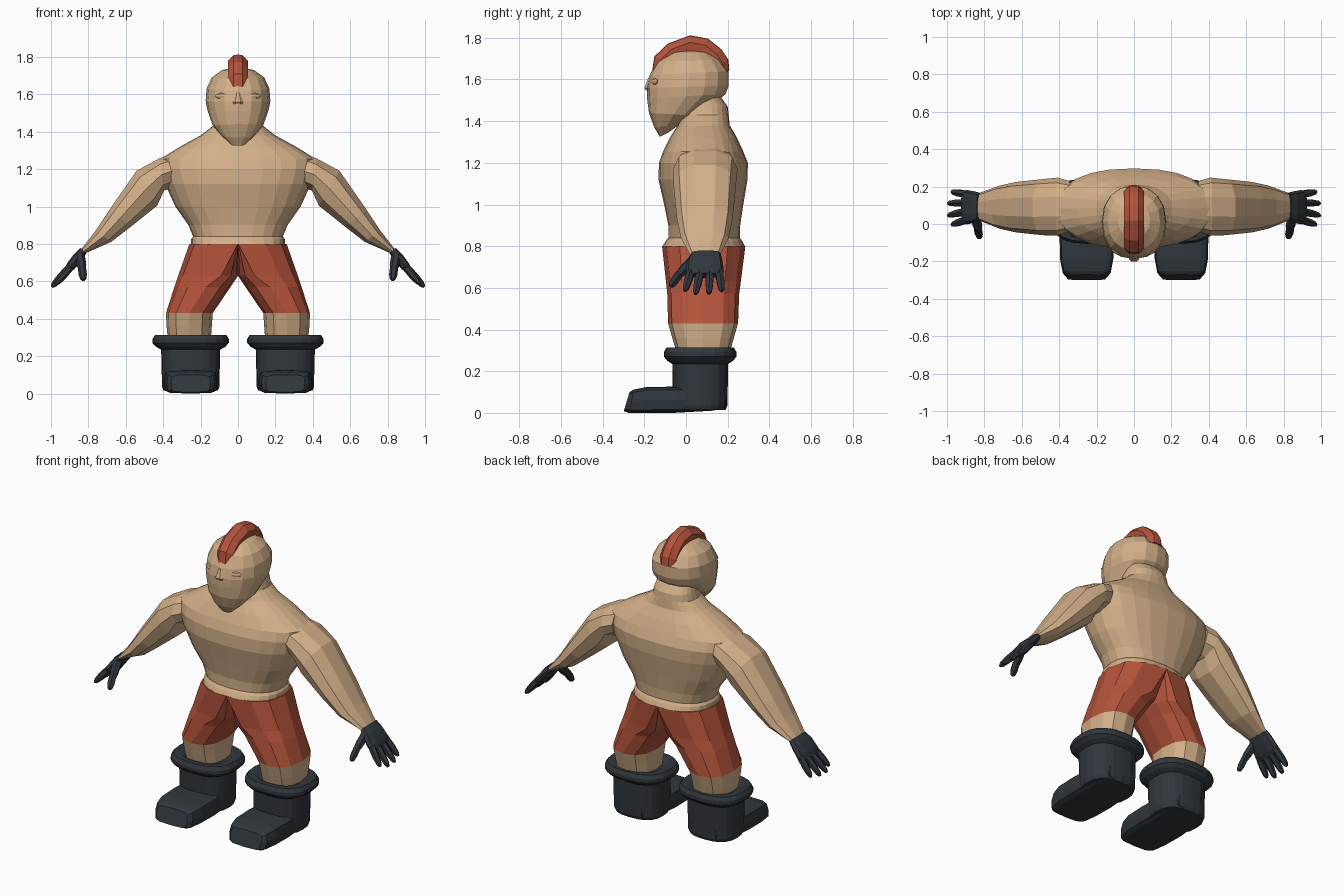
import bpy, bmesh, math
from mathutils import Vector as V


def material(name, rgb):
    m = bpy.data.materials.new(name)
    m.diffuse_color = (*rgb, 1)
    return m


SKIN = material("tan skin", (0.65, 0.43, 0.25))
RED = material("brick red", (0.46, 0.088, 0.044))
DARK = material("charcoal", (0.030, 0.038, 0.046))


def ring(c, u, v, n=12, p=2.0, off=0.0):
    """Superellipse section around c, spanned by half axes u and v."""
    c, u, v = V(c), V(u), V(v)
    pts = []
    for i in range(n):
        a = 2 * math.pi * (i + off) / n
        cs, sn = math.cos(a), math.sin(a)
        pts.append(c + u * math.copysign(abs(cs) ** (2 / p), cs)
                   + v * math.copysign(abs(sn) ** (2 / p), sn))
    return pts


def loft(name, rings, mats, mirror=False, rule=None):
    """Skin a list of equal-length rings, cap both ends."""
    bm = bmesh.new()
    rows = [[bm.verts.new(p) for p in r] for r in rings]
    n = len(rows[0])
    for a, b in zip(rows, rows[1:]):
        for i in range(n):
            j = (i + 1) % n
            bm.faces.new((a[i], a[j], b[j], b[i]))
    bm.faces.new(rows[0])
    bm.faces.new(rows[-1])
    bmesh.ops.recalc_face_normals(bm, faces=bm.faces)
    if rule:
        for f in bm.faces:
            f.material_index = rule(f.calc_center_median())
    me = bpy.data.meshes.new(name)
    bm.to_mesh(me)
    bm.free()
    for m in mats:
        me.materials.append(m)
    ob = bpy.data.objects.new(name, me)
    bpy.context.collection.objects.link(ob)
    if mirror:
        md = ob.modifiers.new("mirror", 'MIRROR')
        md.use_axis[0] = True
        md.use_mirror_merge = False
    return ob


# torso and neck: z, half width, front y, back y
torso = [(0.80, 0.25, -0.112, 0.282), (0.825, 0.25, -0.098, 0.27), (0.84, 0.24, -0.085, 0.258),
         (0.90, 0.265, -0.085, 0.26), (1.0, 0.335, -0.105, 0.275), (1.12, 0.39, -0.132, 0.295),
         (1.20, 0.415, -0.13, 0.297), (1.255, 0.415, -0.11, 0.275), (1.32, 0.31, -0.078, 0.245),
         (1.38, 0.20, -0.04, 0.21), (1.43, 0.135, -0.03, 0.205), (1.47, 0.125, -0.02, 0.20),
         (1.54, 0.11, 0.0, 0.15)]
loft("torso", [ring((0, (f + b) / 2, z), (w, 0, 0), (0, (b - f) / 2, 0), 24, 2.35)
               for z, w, f, b in torso], [SKIN])

# arms: upper outline x/z, lower outline x/z, front y, back y
arm = [((0.34, 1.285), (0.35, 1.10), -0.04, 0.23), ((0.42, 1.262), (0.395, 1.08), -0.062, 0.248),
       ((0.545, 1.195), (0.43, 1.0), -0.06, 0.24), ((0.69, 0.985), (0.57, 0.89), -0.045, 0.225),
       ((0.765, 0.87), (0.675, 0.81), -0.025, 0.205), ((0.845, 0.765), (0.815, 0.75), 0.02, 0.165)]
rings = []
for (ax, az), (bx, bz), f, b in arm:
    rings.append(ring(((ax + bx) / 2, (f + b) / 2, (az + bz) / 2), (0, (b - f) / 2, 0),
                      ((ax - bx) / 2, 0, (az - bz) / 2), 10, 2.2))
loft("arm", rings, [SKIN], True)

# gloves: palm, four fingers and a thumb
palm = [((0.825, 0.095, 0.765), 0.072, 0.022), ((0.855, 0.09, 0.73), 0.085, 0.028),
        ((0.895, 0.09, 0.68), 0.092, 0.026), ((0.912, 0.09, 0.66), 0.085, 0.018)]
loft("glove_palm", [ring(c, (0, w, 0), (t * 0.74, 0, t * 0.67), 10, 2.8) for c, w, t in palm],
     [DARK], True)


def digit(name, base, tip, r):
    base, tip = V(base), V(tip)
    d = (tip - base).normalized()
    u = d.cross(V((0, 1, 0))).normalized()
    w = d.cross(u)
    loft(name, [ring(base.lerp(tip, t), u * r * k, w * r * k, 6)
                for t, k in ((0, 1), (0.55, 1), (0.88, 0.75), (1, 0.35))], [DARK], True)


for y0, y1, x1, z1 in ((0.025, -0.005, 0.975, 0.585), (0.07, 0.045, 0.995, 0.57),
                       (0.115, 0.11, 0.995, 0.572), (0.158, 0.172, 0.975, 0.583)):
    digit("glove_finger", (0.89, y0, 0.685), (x1, y1, z1), 0.021)
digit("glove_thumb", (0.845, 0.035, 0.735), (0.83, -0.045, 0.65), 0.026)
digit("glove_thumb_tip", (0.834, -0.03, 0.67), (0.826, -0.075, 0.605), 0.022)

# shorts and legs: z, centre x, outer and inner half width, front y, back y
legs = [(0.80, 0.0, 0.26, 0.0, -0.115, 0.285), (0.63, 0.09, 0.23, 0.09, -0.096, 0.263),
        (0.57, 0.17, 0.17, 0.13, -0.09, 0.255), (0.43, 0.26, 0.125, 0.125, -0.086, 0.25),
        (0.36, 0.262, 0.12, 0.122, -0.066, 0.23), (0.29, 0.26, 0.115, 0.115, -0.045, 0.21)]
rings = []
for z, cx, ao, ai, f, b in legs:
    r = ring((0, (f + b) / 2, z), (1, 0, 0), (0, (b - f) / 2, 0), 12, 2.5)
    for p in r:
        p.x = cx + p.x * (ao if p.x > 0 else ai)
    rings.append(r)
loft("shorts_and_leg", rings, [RED, SKIN], True, lambda c: 1 if c.z < 0.43 else 0)

# boot shafts with a flared collar: z, half width, half depth
BX = 0.253
shaft = [(0.015, 0.145, 0.122), (0.035, 0.153, 0.131), (0.235, 0.158, 0.134), (0.25, 0.185, 0.158),
         (0.27, 0.204, 0.174), (0.292, 0.204, 0.174), (0.314, 0.19, 0.162), (0.314, 0.15, 0.13),
         (0.30, 0.12, 0.11)]
loft("boot_shaft", [ring((BX, 0.068, z), (w, 0, 0), (0, d, 0), 20, 2.6)
                    for z, w, d in shaft], [DARK], True)

# boot feet: y, bottom z, top z, half width, backward lean of the top
foot = [(0.19, 0.02, 0.10, 0.085, 0), (0.12, 0.01, 0.122, 0.135, 0), (-0.06, 0.0, 0.126, 0.145, 0),
        (-0.19, 0.0, 0.124, 0.142, 0), (-0.262, 0.0, 0.112, 0.128, 0.012),
        (-0.285, 0.008, 0.10, 0.105, 0.014)]
loft("boot_foot", [ring((BX, y, (a + b) / 2), (w, 0, 0), (0, k, (b - a) / 2), 12, 5)
                   for y, a, b, w, k in foot], [DARK], True)

# head: front y/z, back y/z, half width
head = [((-0.125, 1.325), (-0.085, 1.345), 0.04), ((-0.152, 1.37), (-0.03, 1.385), 0.088),
        ((-0.178, 1.44), (0.06, 1.425), 0.135), ((-0.187, 1.51), (0.19, 1.53), 0.165),
        ((-0.188, 1.56), (0.205, 1.57), 0.173), ((-0.175, 1.62), (0.205, 1.64), 0.168),
        ((-0.14, 1.685), (0.165, 1.695), 0.14), ((-0.07, 1.73), (0.11, 1.73), 0.085)]
rings = [ring((0, (f[0] + b[0]) / 2, (f[1] + b[1]) / 2), (w, 0, 0),
              (0, (b[0] - f[0]) / 2, (b[1] - f[1]) / 2), 16, 2.2) for f, b, w in head]
rings.append(ring((0, 0.02, 1.742), (0.02, 0, 0), (0, 0.02, 0), 16))
loft("head", rings, [SKIN])

# nose wedge and eyes
loft("nose", [ring((0, -0.175, 1.61), (0.012, 0, 0), (0, 0.006, 0), 6),
              ring((0, -0.186, 1.56), (0.028, 0, 0), (0, 0.016, 0), 6),
              ring((0, -0.184, 1.548), (0.024, 0, 0), (0, 0.01, 0), 6)], [SKIN])
loft("eye", [ring((0.09 + t * 0.034, -0.152 + t * 0.014, 1.59), (0, k * 0.012, 0), (0, 0, k * 0.017), 8)
             for t, k in ((-1, 0.15), (-0.5, 0.8), (0, 1), (0.5, 0.8), (1, 0.15))], [SKIN], True)

# mohawk crest: outer outline y/z, sections run toward the head centre
crest = [(-0.163, 1.637), (-0.152, 1.71), (-0.088, 1.772), (0.02, 1.812),
         (0.105, 1.796), (0.17, 1.745), (0.203, 1.695), (0.208, 1.645)]
core = V((0, 0.02, 1.60))
rings = []
for y, z in crest:
    o = V((0, y, z)) - core
    rings.append([core + o * k + V((x, 0, 0)) for x, k in
                  ((-0.045, 0.6), (-0.054, 0.84), (-0.024, 0.99), (0, 1.0),
                   (0.024, 0.99), (0.054, 0.84), (0.045, 0.6))])
loft("mohawk", rings, [RED])
